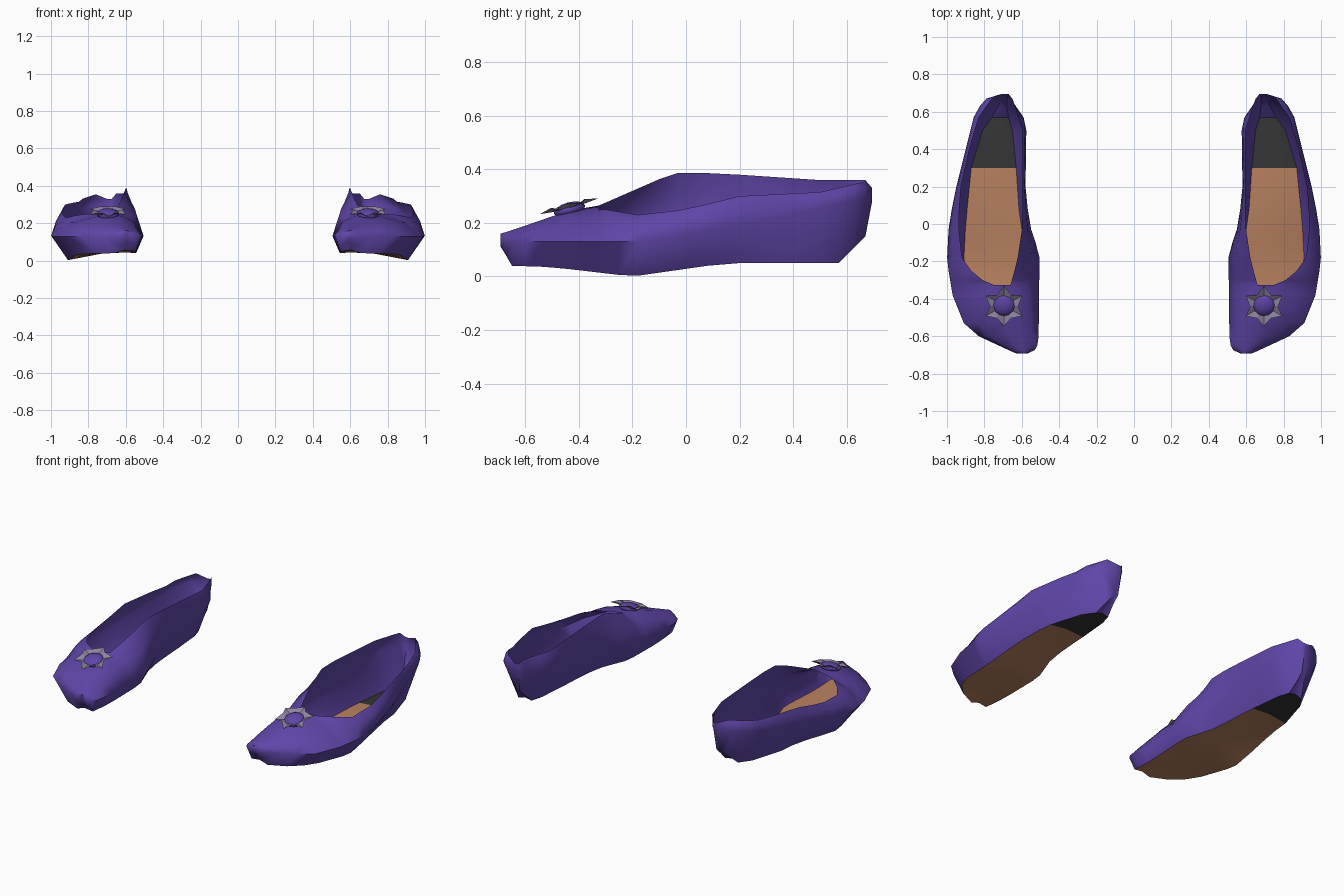
import bpy, bmesh, math
from mathutils import Vector, Matrix

cube = bpy.data.objects.get("Cube")
if cube:
    bpy.data.objects.remove(cube, do_unlink=True)


def material(name, rgb):
    mat = bpy.data.materials.new(name)
    mat.use_nodes = True
    color = (*rgb, 1)
    mat.diffuse_color = color
    mat.node_tree.nodes["Principled BSDF"].inputs["Base Color"].default_value = color
    return mat


purple = material("purple satin", (.115, .06, .39))
tan = material("tan leather", (.48, .22, .117))
black = material("black rubber", (.035, .035, .035))
lavender = material("grey lavender", (.27, .23, .36))

# Key stations along the shoe, toe to heel
TOE_SOLE, OPENING, HEEL_FRONT, HEEL_BACK = -.65, -.325, .3, .57
STATIONS = [-.692, -.675, TOE_SOLE, -.6, -.53, -.44, -.38, OPENING, -.3, -.25, -.18, -.1,
            -.03, .08, .2, HEEL_FRONT, .4, .5, HEEL_BACK, .63, .67, .695]

# Guide curves: (y, value) pairs for the left shoe
SOLE_IN_X = [(-.69, .57), (-.65, .55), (-.2, .54), (0, .61), (.3, .63), (.5, .65), (.6, .68)]
SOLE_OUT_X = [(-.69, .62), (-.65, .66), (-.6, .76), (-.5, .86), (-.2, .91), (0, .9),
              (.3, .87), (.5, .81), (.57, .76), (.695, .69)]
SOLE_IN_Z = [(-.69, .11), (-.65, .05), (-.5, .04), (.15, .06), (.57, .055), (.67, .15), (.695, .28)]
SOLE_OUT_Z = [(-.69, .11), (-.65, .04), (-.5, .035), (-.2, 0), (.15, .05), (.57, .05),
              (.67, .15), (.695, .28)]
BELLY_IN_X = [(-.692, .57), (-.67, .52), (-.6, .51), (-.16, .505), (0, .56), (.2, .58),
              (.55, .575), (.61, .62), (.695, .67)]
BELLY_OUT_X = [(-.692, .63), (-.67, .68), (-.6, .83), (-.53, .91), (-.38, .97), (-.2, 1),
               (0, .99), (.2, .95), (.4, .9), (.6, .85), (.67, .79), (.695, .71)]
BELLY_Z = [(-.69, .13), (-.2, .13), (.2, .19), (.695, .3)]
RIM_IN_X = [(-.69, .59), (-.44, .64), (-.325, .66), (-.2, .625), (0, .595), (.5, .595),
            (.67, .65), (.695, .675)]
RIM_OUT_X = [(-.69, .61), (-.6, .67), (-.325, .75), (-.3, .81), (-.25, .87), (-.18, .92),
             (0, .94), (.2, .925), (.4, .88), (.57, .83), (.67, .76), (.695, .7)]
RIM_IN_Z = [(-.69, .16), (-.6, .19), (-.44, .245), (-.325, .265), (-.05, .385), (0, .39),
            (.2, .38), (.5, .36), (.67, .36), (.695, .33)]
RIM_OUT_Z = [(-.69, .16), (-.6, .19), (-.44, .245), (-.3, .25), (-.18, .23), (0, .25),
             (.2, .3), (.5, .315), (.67, .355), (.695, .33)]


def at(curve, y):
    """Linear value of a guide curve at y."""
    for (a, u), (b, v) in zip(curve, curve[1:]):
        if y <= b:
            return u + (v - u) * max(0, (y - a) / (b - a))
    return curve[-1][1]


def half_section(y, rim_x, rim_z, belly_x, sole_x, sole_z):
    rim = Vector((at(rim_x, y), y, at(rim_z, y)))
    belly = Vector((at(belly_x, y), y, at(BELLY_Z, y)))
    sole = Vector((at(sole_x, y), y, at(sole_z, y)))
    shoulder = Vector((belly.x + .35 * (rim.x - belly.x), y, belly.z + .65 * (rim.z - belly.z)))
    return [rim, shoulder, belly, sole]


def section(y):
    """Inner rim, down and under the sole, up to the outer rim."""
    inner = half_section(y, RIM_IN_X, RIM_IN_Z, BELLY_IN_X, SOLE_IN_X, SOLE_IN_Z)
    outer = half_section(y, RIM_OUT_X, RIM_OUT_Z, BELLY_OUT_X, SOLE_OUT_X, SOLE_OUT_Z)
    middle = (inner[-1] + outer[-1]) / 2
    middle.z += .012
    return inner + [middle] + outer[::-1]


SECTIONS = [section(y) for y in STATIONS]


def finish(name, bm, side, mats, angle=60):
    bmesh.ops.scale(bm, vec=(side, 1, 1), verts=bm.verts)
    if side < 0:
        bmesh.ops.reverse_faces(bm, faces=bm.faces)
    mesh = bpy.data.meshes.new(name)
    bm.to_mesh(mesh)
    bm.free()
    obj = bpy.data.objects.new(name, mesh)
    bpy.context.collection.objects.link(obj)
    for mat in mats:
        mesh.materials.append(mat)
    bpy.ops.object.select_all(action='DESELECT')
    obj.select_set(True)
    bpy.context.view_layer.objects.active = obj
    bpy.ops.object.shade_smooth_by_angle(angle=math.radians(angle))
    return obj


def skin(wanted, caps=False):
    """Loft the sections, keeping the panels that pass the rule."""
    bm = bmesh.new()
    rings = [[bm.verts.new(p) for p in ring] for ring in SECTIONS]
    count = len(rings[0])
    for a, b, y0, y1 in zip(rings, rings[1:], STATIONS, STATIONS[1:]):
        for i in range(count):
            if wanted(i, (y0 + y1) / 2):
                j = (i + 1) % count
                bm.faces.new((a[i], a[j], b[j], b[i]))
    if caps:
        bm.faces.new(rings[0][::-1])
        bm.faces.new(rings[-1])
    bmesh.ops.delete(bm, geom=[v for v in bm.verts if not v.link_faces], context='VERTS')
    return bm


def is_sole(i, y):
    return i in (3, 4) and TOE_SOLE < y < HEEL_BACK


def is_upper(i, y):
    if i == 8:
        return y < OPENING
    return not is_sole(i, y)


def flower_frame():
    """Place the ornament on the slope of the toe."""
    return Matrix.Translation((.695, -.435, .25)) @ Matrix.Rotation(math.radians(15), 4, 'X')


def petals():
    # Pointed star collar, folded up towards its tips
    bm = bmesh.new()
    inner, outer = [], []
    points = 12
    for k in range(points):
        a = math.tau * k / points + math.pi / 2
        tip = k % 2 == 0
        r = .112 if tip else .075
        inner.append(bm.verts.new((.052 * math.cos(a), .052 * math.sin(a), .006)))
        outer.append(bm.verts.new((r * math.cos(a), r * math.sin(a), .012 if tip else .024)))
    for k in range(points):
        j = (k + 1) % points
        bm.faces.new((inner[k], outer[k], outer[j], inner[j]))
    bm.transform(flower_frame())
    return bm


def button():
    # Flattened dome in the middle of the star
    bm = bmesh.new()
    bmesh.ops.create_uvsphere(bm, u_segments=12, v_segments=8, radius=.06)
    bmesh.ops.scale(bm, vec=(1, 1, .45), verts=bm.verts)
    bm.transform(flower_frame())
    return bm


for label, side in (("left", 1), ("right", -1)):
    finish(label + "_upper", skin(is_upper, caps=True), side, [purple])
    sole = finish(label + "_sole", skin(is_sole), side, [tan, black])
    for face in sole.data.polygons:
        face.material_index = int(face.center.y > HEEL_FRONT)
    finish(label + "_flower_petals", petals(), side, [lavender], angle=15)
    finish(label + "_flower_button", button(), side, [purple])
